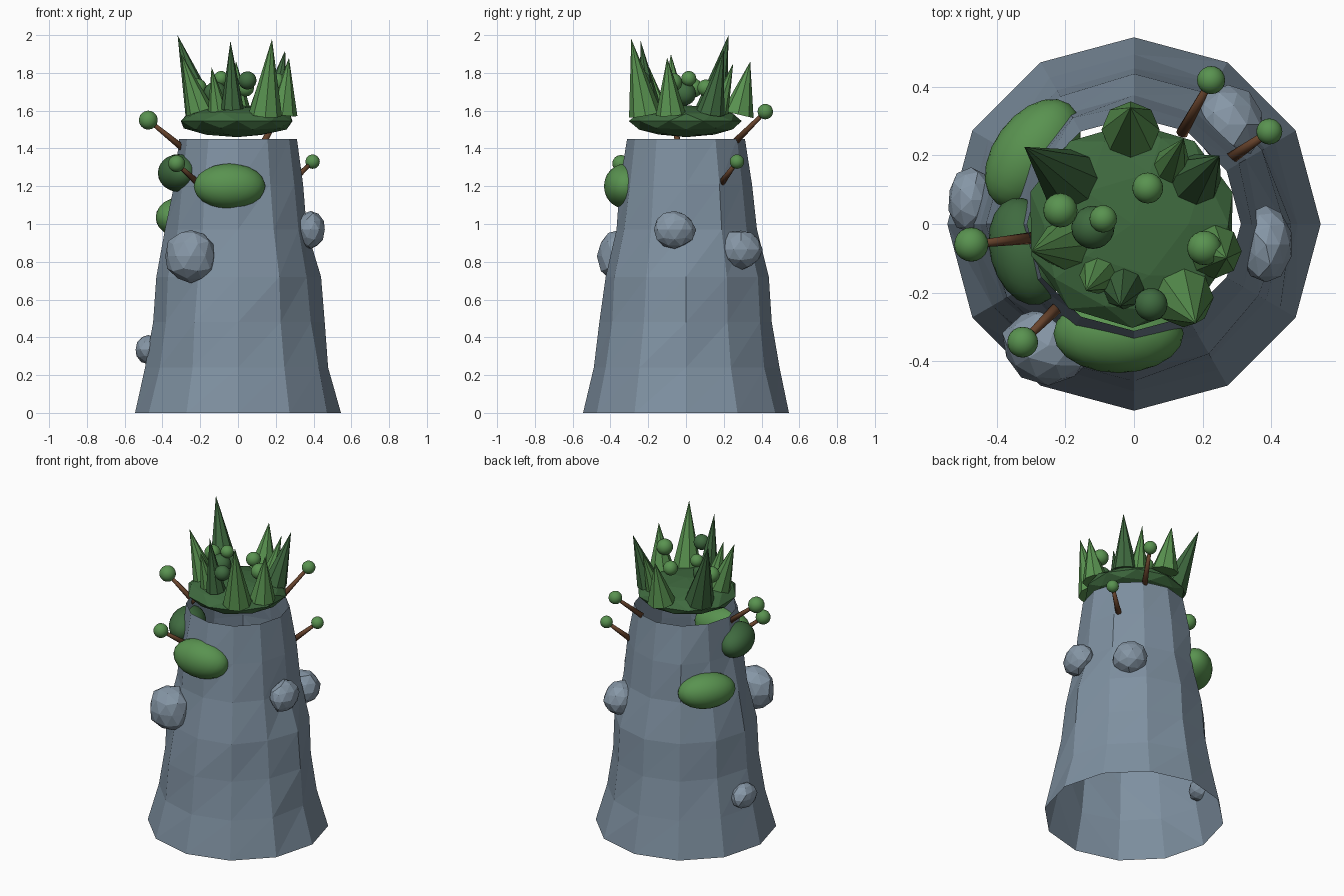
import bpy, bmesh, math, random
from mathutils import Vector, Matrix

random.seed(4)
if "Cube" in bpy.data.objects:
    bpy.data.objects.remove(bpy.data.objects["Cube"])


def material(name, rgb):
    m = bpy.data.materials.new(name)
    m.use_nodes = True
    m.diffuse_color = (*rgb, 1)
    m.node_tree.nodes["Principled BSDF"].inputs["Base Color"].default_value = (*rgb, 1)
    return m


STONE = material("blue grey stone", (0.21, 0.28, 0.355))
ROCK = material("pale stone", (0.24, 0.31, 0.385))
LIGHT = material("light green", (0.1, 0.29, 0.08))
DARK = material("dark green", (0.05, 0.145, 0.05))
WOOD = material("brown wood", (0.14, 0.058, 0.026))


def finish(name, bm, mat, smooth=False):
    mesh = bpy.data.meshes.new(name)
    bm.to_mesh(mesh)
    bm.free()
    for p in mesh.polygons:
        p.use_smooth = smooth
    mesh.materials.append(mat)
    ob = bpy.data.objects.new(name, mesh)
    bpy.context.collection.objects.link(ob)
    return ob


def blob(name, pos, radii, mat, detail=2, turn=0, smooth=False, rough=0):
    """Stretched icosphere, turned about z, optionally roughened."""
    bm = bmesh.new()
    bmesh.ops.create_icosphere(bm, subdivisions=detail, radius=1)
    for v in bm.verts:
        v.co *= 1 + random.uniform(-rough, rough)
    bm.transform(Matrix.Translation(pos) @ Matrix.Rotation(math.radians(turn), 4, "Z")
                 @ Matrix.Diagonal((*radii, 1)))
    return finish(name, bm, mat, smooth)


def taper(name, base, tip, r1, r2, mat, sides=7, smooth=False):
    """Cone or tapered rod from base to tip."""
    base, tip = Vector(base), Vector(tip)
    axis = tip - base
    bm = bmesh.new()
    bmesh.ops.create_cone(bm, cap_ends=True, segments=sides, radius1=r1,
                          radius2=r2, depth=axis.length)
    turn = Vector((0, 0, 1)).rotation_difference(axis).to_matrix().to_4x4()
    bm.transform(Matrix.Translation((base + tip) / 2) @ turn)
    return finish(name, bm, mat, smooth)


# Hollow twelve-sided stone pillar, open at both ends
bm = bmesh.new()
rings = []
profile = [(0.545, 0), (0.485, 0.24), (0.45, 0.48), (0.43, 0.72),
           (0.375, 0.97), (0.348, 1.21), (0.312, 1.45)]
for i, (r, z) in enumerate(profile):
    wobble = 0.012 if 0 < i < len(profile) - 1 else 0
    ring = []
    for k in range(12):
        a = math.tau * k / 12
        q = r + random.uniform(-wobble, wobble)
        ring.append(bm.verts.new((q * math.cos(a), q * math.sin(a), z)))
    rings.append(ring)
for lo, hi in zip(rings, rings[1:]):
    for k in range(12):
        n = (k + 1) % 12
        bm.faces.new((lo[k], lo[n], hi[n]))
        bm.faces.new((lo[k], hi[n], hi[k]))
finish("stone_pillar", bm, STONE)

# Boulders embedded in the pillar
for i, (pos, radii) in enumerate([
        ((-0.25, -0.355, 0.83), (0.135, 0.115, 0.145)),
        ((0.385, -0.06, 0.97), (0.075, 0.112, 0.098)),
        ((0.275, 0.29, 0.865), (0.1, 0.115, 0.105)),
        ((-0.475, 0.07, 0.335), (0.07, 0.095, 0.075))]):
    blob(f"boulder_{i + 1}", pos, radii, ROCK, rough=0.05)

# Moss cushions
blob("moss_front", (-0.045, -0.32, 1.2), (0.19, 0.115, 0.12), LIGHT, 3, 0, True)
blob("moss_back", (-0.295, 0.205, 1.035), (0.115, 0.18, 0.11), LIGHT, 3, 144, True)
blob("moss_side", (-0.315, -0.08, 1.27), (0.105, 0.16, 0.1), DARK, 3, 15, True)

# Leafy crown base
blob("crown_base", (-0.005, 0, 1.545), (0.31, 0.3, 0.085), DARK, rough=0.02)

# Leaf spikes: base, tip, base radius, colour
for i, (base, tip, r, mat) in enumerate([
        ((-0.19, 0.13, 1.58), (-0.32, 0.225, 2.0), 0.09, DARK),
        ((-0.01, 0.275, 1.58), (-0.01, 0.34, 1.86), 0.085, LIGHT),
        ((0.11, 0.17, 1.59), (0.145, 0.25, 1.85), 0.055, LIGHT),
        ((0.18, 0.13, 1.59), (0.25, 0.2, 1.92), 0.075, DARK),
        ((-0.03, -0.19, 1.61), (-0.04, -0.24, 1.97), 0.06, DARK),
        ((0.145, -0.215, 1.58), (0.18, -0.29, 1.98), 0.088, LIGHT),
        ((-0.105, -0.15, 1.6), (-0.14, -0.195, 1.83), 0.055, LIGHT),
        ((-0.2, -0.06, 1.59), (-0.3, -0.08, 1.9), 0.075, LIGHT),
        ((0.235, -0.08, 1.58), (0.27, -0.1, 1.88), 0.08, LIGHT)]):
    taper(f"leaf_spike_{i + 1}", base, tip, r, 0, mat, 8)

# Berries above the crown
for i, (pos, r, mat) in enumerate([
        ((-0.215, 0.04, 1.72), 0.05, LIGHT), ((-0.09, 0.015, 1.77), 0.04, LIGHT),
        ((-0.12, -0.01, 1.69), 0.063, DARK), ((0.04, 0.105, 1.72), 0.045, LIGHT),
        ((0.205, -0.07, 1.75), 0.05, LIGHT), ((0.05, -0.235, 1.76), 0.048, DARK)]):
    blob(f"berry_{i + 1}", pos, (r, r, r), mat, 3, 0, True)

# Twigs with a leaf ball at the end
for i, (base, tip, r) in enumerate([
        ((-0.29, -0.04, 1.4), (-0.475, -0.06, 1.55), 0.05),
        ((-0.215, -0.235, 1.22), (-0.325, -0.345, 1.32), 0.045),
        ((0.28, 0.19, 1.22), (0.395, 0.27, 1.33), 0.038),
        ((0.14, 0.265, 1.44), (0.225, 0.42, 1.595), 0.041)]):
    taper(f"twig_{i + 1}", base, tip, 0.018, 0.01, WOOD, 8, True)
    blob(f"twig_ball_{i + 1}", tip, (r, r, r), LIGHT, 3, 0, True)
